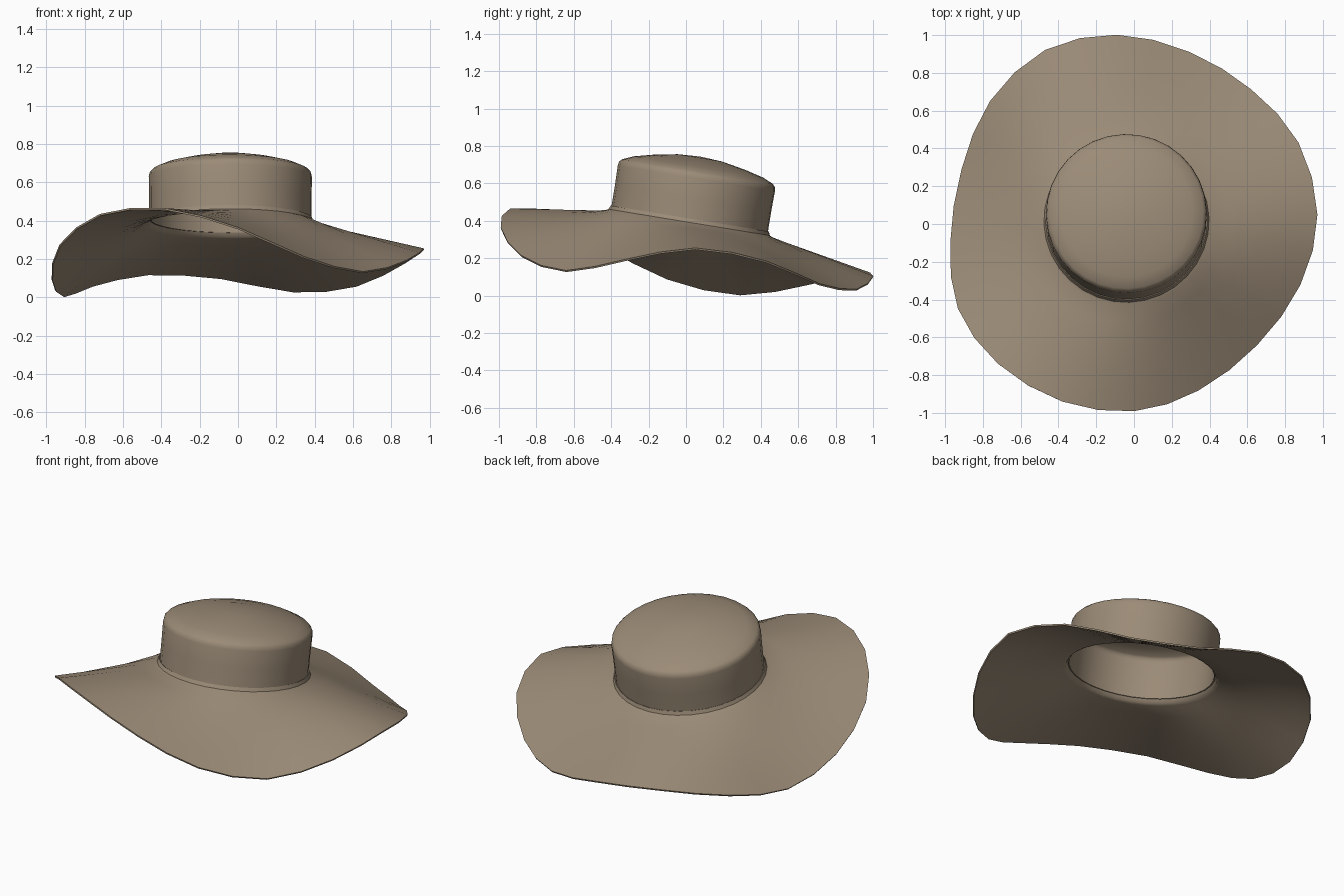
import bpy
import bmesh
import math
from mathutils import Matrix, Vector

if "Cube" in bpy.data.objects:
    bpy.data.objects.remove(bpy.data.objects["Cube"], do_unlink=True)

SIDES = 32
FELT = 0.01

# Material
felt = bpy.data.materials.new("tan felt")
felt.use_nodes = True
colour = (0.33, 0.26, 0.185, 1)
felt.diffuse_color = colour
bsdf = felt.node_tree.nodes["Principled BSDF"]
bsdf.inputs["Base Color"].default_value = colour
bsdf.inputs["Roughness"].default_value = 0.9

# Frame of the crown, tipped down towards the back
crown_frame = Matrix.Translation((-0.04, 0.015, 0.38)) @ Matrix.Rotation(math.radians(-9.3), 4, 'X')


def crown_ring(radius, height):
    """Ring of points around the tilted crown axis, clockwise from the back."""
    points = []
    for i in range(SIDES):
        a = math.radians(92) - math.tau * i / SIDES
        points.append(crown_frame @ Vector((radius * math.cos(a), radius * math.sin(a), height)))
    return points


def smooth_loop(points):
    """Double a closed loop of points, curving through the given ones."""
    result = []
    for i, p in enumerate(points):
        before, after, later = points[i - 1], points[(i + 1) % len(points)], points[(i + 2) % len(points)]
        result += [p, (9 * (p + after) - before - later) / 16]
    return result


def skin(name, rings, apex=None, offset=-1):
    """Skin rings, listed from the outside inwards, and thicken the sheet."""
    bm = bmesh.new()
    rows = [[bm.verts.new(p) for p in ring] for ring in rings]
    for lower, upper in zip(rows, rows[1:]):
        for i in range(SIDES):
            j = (i + 1) % SIDES
            bm.faces.new((lower[j], lower[i], upper[i], upper[j]))
    if apex is not None:
        tip = bm.verts.new(apex)
        for i in range(SIDES):
            bm.faces.new((rows[-1][(i + 1) % SIDES], rows[-1][i], tip))
    mesh = bpy.data.meshes.new(name)
    bm.to_mesh(mesh)
    bm.free()
    mesh.materials.append(felt)
    obj = bpy.data.objects.new(name, mesh)
    bpy.context.collection.objects.link(obj)
    thickness = obj.modifiers.new("felt thickness", 'SOLIDIFY')
    thickness.thickness = FELT
    thickness.offset = offset
    bpy.ops.object.select_all(action='DESELECT')
    obj.select_set(True)
    bpy.context.view_layer.objects.active = obj
    bpy.ops.object.modifier_apply(modifier=thickness.name)
    bpy.ops.object.shade_smooth_by_angle(angle=math.radians(40))
    return obj


# Brim: wavy edge, straight run up to a small fillet at the crown
edge = smooth_loop([Vector(p) for p in (
    (-0.09, 1.0, 0.1), (0.29, 0.91, 0.03), (0.62, 0.71, 0.06), (0.87, 0.43, 0.18),
    (0.97, 0.05, 0.25), (0.88, -0.32, 0.19), (0.65, -0.64, 0.13), (0.34, -0.88, 0.21),
    (0, -0.99, 0.36), (-0.38, -0.94, 0.46), (-0.72, -0.74, 0.43), (-0.93, -0.45, 0.27),
    (-0.97, -0.1, 0.09), (-0.91, 0.29, 0.005), (-0.76, 0.65, 0.06), (-0.47, 0.92, 0.12))])
foot = crown_ring(0.45, 0)
brim_rings = [[e.lerp(f, step / 6) for e, f in zip(edge, foot)] for step in range(7)]
brim_rings += [crown_ring(0.434, 0.008), crown_ring(0.424, 0.03)]
skin("brim", brim_rings, offset=0)

# Crown: upright band, rounded edge and low dome
crown_profile = [(0.424, 0.025), (0.424, 0.14), (0.426, 0.25), (0.422, 0.272), (0.408, 0.287),
                 (0.35, 0.312), (0.25, 0.337), (0.12, 0.361)]
skin("crown", [crown_ring(r, h) for r, h in crown_profile], crown_frame @ Vector((0, 0, 0.368)))
